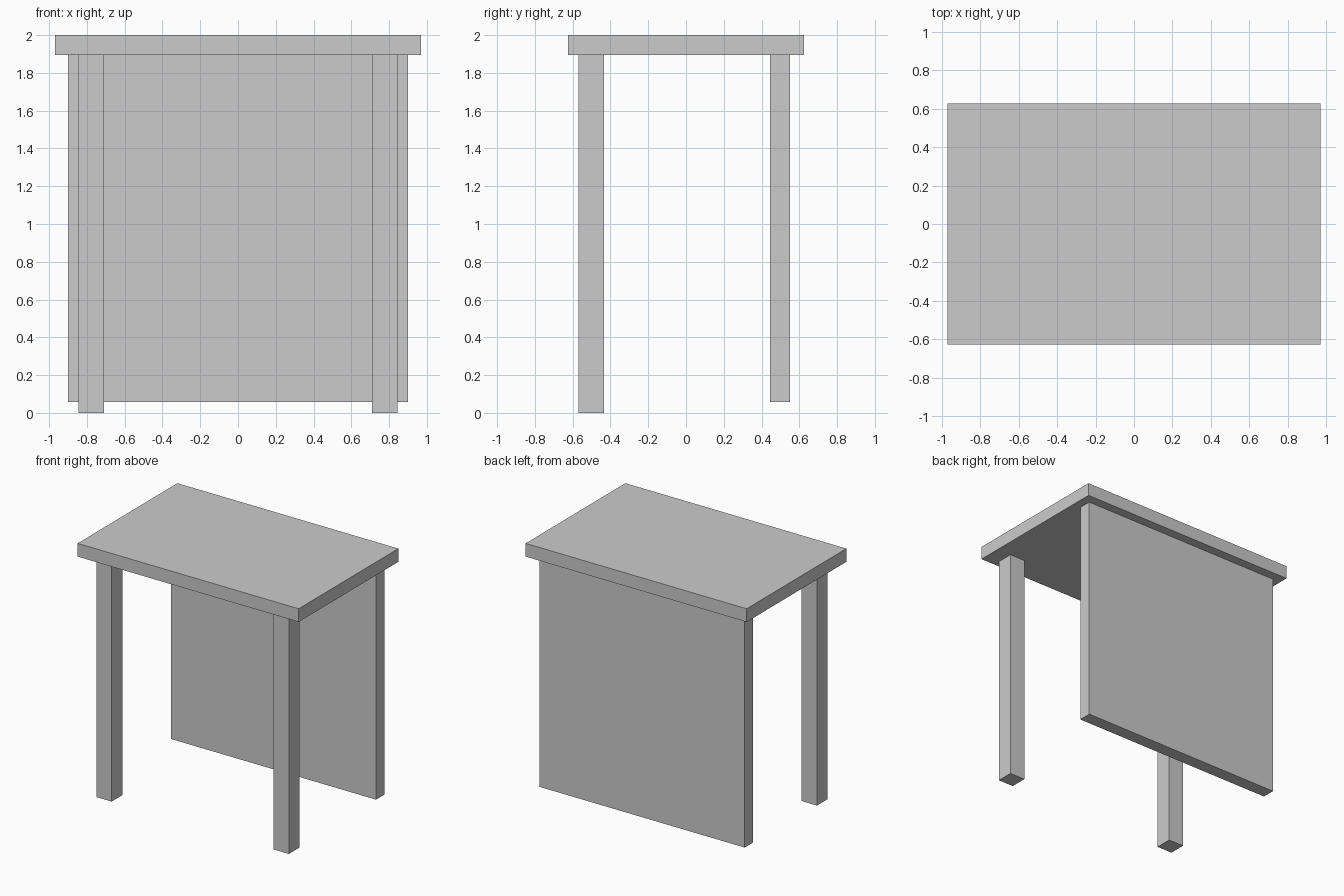
import bpy

if "Cube" in bpy.data.objects:
    bpy.data.objects.remove(bpy.data.objects["Cube"])


def box(name, x, y, z):
    """Box spanning the given (min, max) ranges."""
    spans = (x, y, z)
    bpy.ops.mesh.primitive_cube_add(size=1, location=[(a + b) / 2 for a, b in spans])
    obj = bpy.context.object
    obj.name = name
    obj.scale = [b - a for a, b in spans]
    bpy.ops.object.transform_apply(location=False, rotation=False, scale=True)
    return obj


TOP_UNDERSIDE = 1.895

# Table top
box("table_top", (-0.97, 0.97), (-0.625, 0.625), (TOP_UNDERSIDE, 2.0))

# Back panel, raised slightly off the floor
box("back_panel", (-0.9, 0.9), (0.445, 0.55), (0.058, TOP_UNDERSIDE))

# Pair of square front legs
for side, sx in (("left", -1), ("right", 1)):
    xs = sorted((sx * 0.71, sx * 0.845))
    box(f"front_leg_{side}", xs, (-0.57, -0.435), (0.0, TOP_UNDERSIDE))
